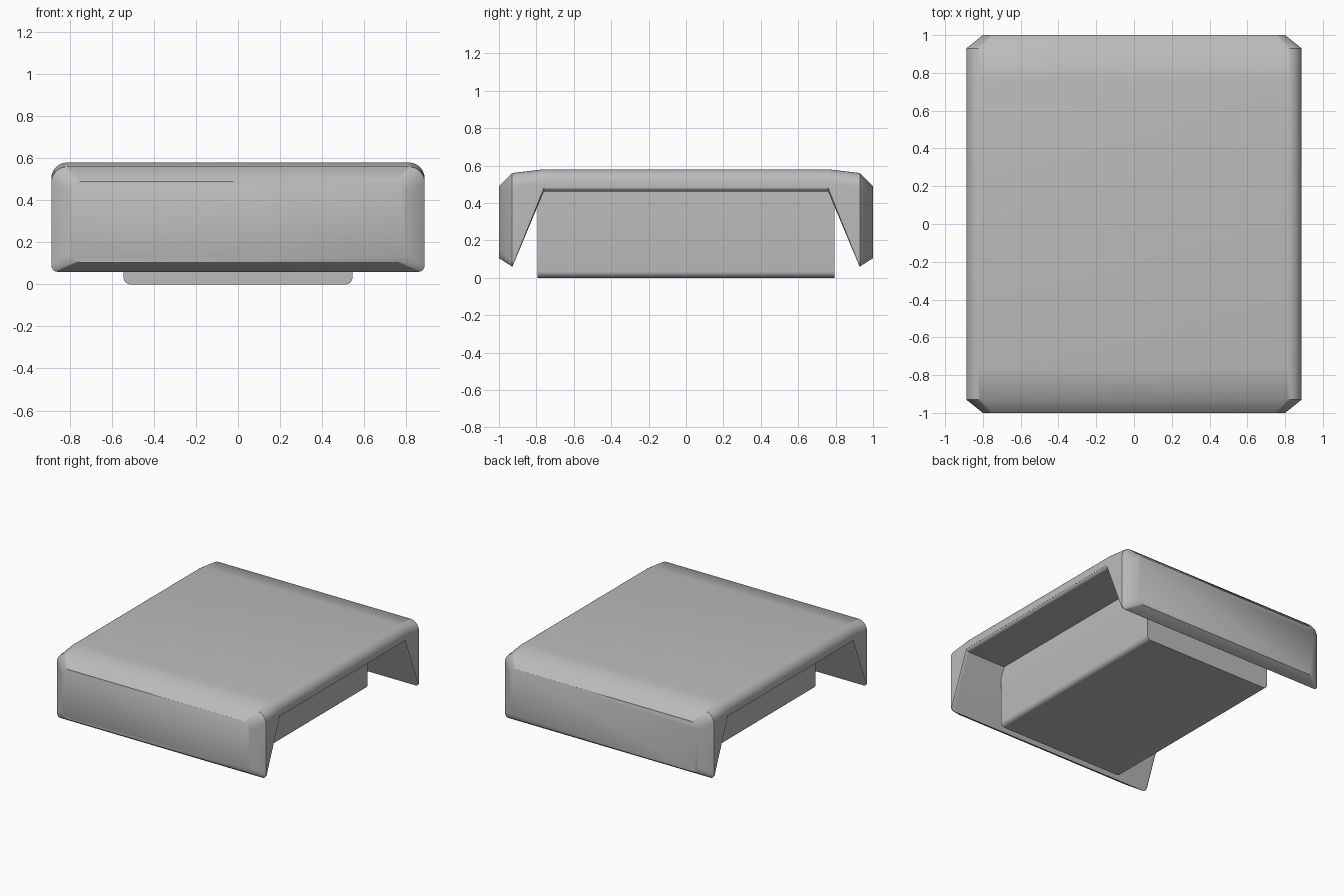
import bpy, bmesh, math

cube = bpy.data.objects.get("Cube")
if cube:
    bpy.data.objects.remove(cube, do_unlink=True)

grey = bpy.data.materials.new("plain grey")
grey.use_nodes = True
grey.diffuse_color = (0.5, 0.5, 0.5, 1)
grey.node_tree.nodes["Principled BSDF"].inputs["Base Color"].default_value = (0.5, 0.5, 0.5, 1)


def rounded_rect(half_w, z0, z1, r_bottom, r_top, steps=8):
    """Outline in x and z, with separate radii for the lower and upper corners."""
    corners = ((1, z0, r_bottom, -90), (1, z1, r_top, 0),
               (-1, z1, r_top, 90), (-1, z0, r_bottom, 180))
    points = []
    for side, z, r, start in corners:
        cx = side * (half_w - r)
        cz = z0 + r if z == z0 else z1 - r
        for i in range(steps + 1):
            a = math.radians(start + 90 * i / steps)
            points.append((cx + r * math.cos(a), cz + r * math.sin(a)))
    return points


def loft(name, rings):
    """Skin a closed solid through rings of equal length."""
    bm = bmesh.new()
    rows = [[bm.verts.new(p) for p in ring] for ring in rings]
    n = len(rows[0])
    for a, b in zip(rows, rows[1:]):
        for i in range(n):
            j = (i + 1) % n
            bm.faces.new((a[i], a[j], b[j], b[i]))
    bm.faces.new(rows[0])
    bm.faces.new(rows[-1])
    bmesh.ops.recalc_face_normals(bm, faces=bm.faces)
    mesh = bpy.data.meshes.new(name)
    bm.to_mesh(mesh)
    bm.free()
    mesh.materials.append(grey)
    obj = bpy.data.objects.new(name, mesh)
    bpy.context.collection.objects.link(obj)
    return obj


def along_y(y, outline):
    return [(x, y, z) for x, z in outline]


def activate(obj):
    bpy.ops.object.select_all(action='DESELECT')
    obj.select_set(True)
    bpy.context.view_layer.objects.active = obj


# Cover: rounded slab with chamfered front and back ends
half = [(1.0, rounded_rect(0.80, 0.105, 0.49, 0.05, 0.05)),
        (0.93, rounded_rect(0.888, 0.06, 0.56, 0.03, 0.075)),
        (0.76, rounded_rect(0.888, 0.06, 0.58, 0.03, 0.075))]
cover = loft("cover", [along_y(-y, o) for y, o in half]
             + [along_y(y, o) for y, o in reversed(half)])

# Hollow under the cover, leaving sloped end legs and a softened side rim
rim, ceiling = 0.025, 0.462
stations = [(0.888 - rim + rim * math.sin(a), ceiling + rim * (1 - math.cos(a)))
            for a in (math.radians(15 * i) for i in range(6))]
stations.append((0.95, ceiling + rim))
stations = [(-x, z) for x, z in reversed(stations)] + stations
cutter = loft("hollow_cutter", [
    [(x, -0.953, 0), (x, -0.76, z), (x, 0.76, z), (x, 0.953, 0)] for x, z in stations])
cutter.hide_render = True
cut = cover.modifiers.new("hollow", 'BOOLEAN')
cut.operation = 'DIFFERENCE'
cut.solver = 'EXACT'
cut.object = cutter
activate(cover)
bpy.ops.object.modifier_apply(modifier=cut.name)
bpy.data.objects.remove(cutter, do_unlink=True)

# Inner block hanging below the cover
outline = rounded_rect(0.545, 0, 0.47, 0.035, 0.002)
block = loft("inner_block", [along_y(y, outline) for y in (-0.795, 0.795)])

for obj in (cover, block):
    activate(obj)
    bpy.ops.object.shade_smooth_by_angle(angle=math.radians(40))
